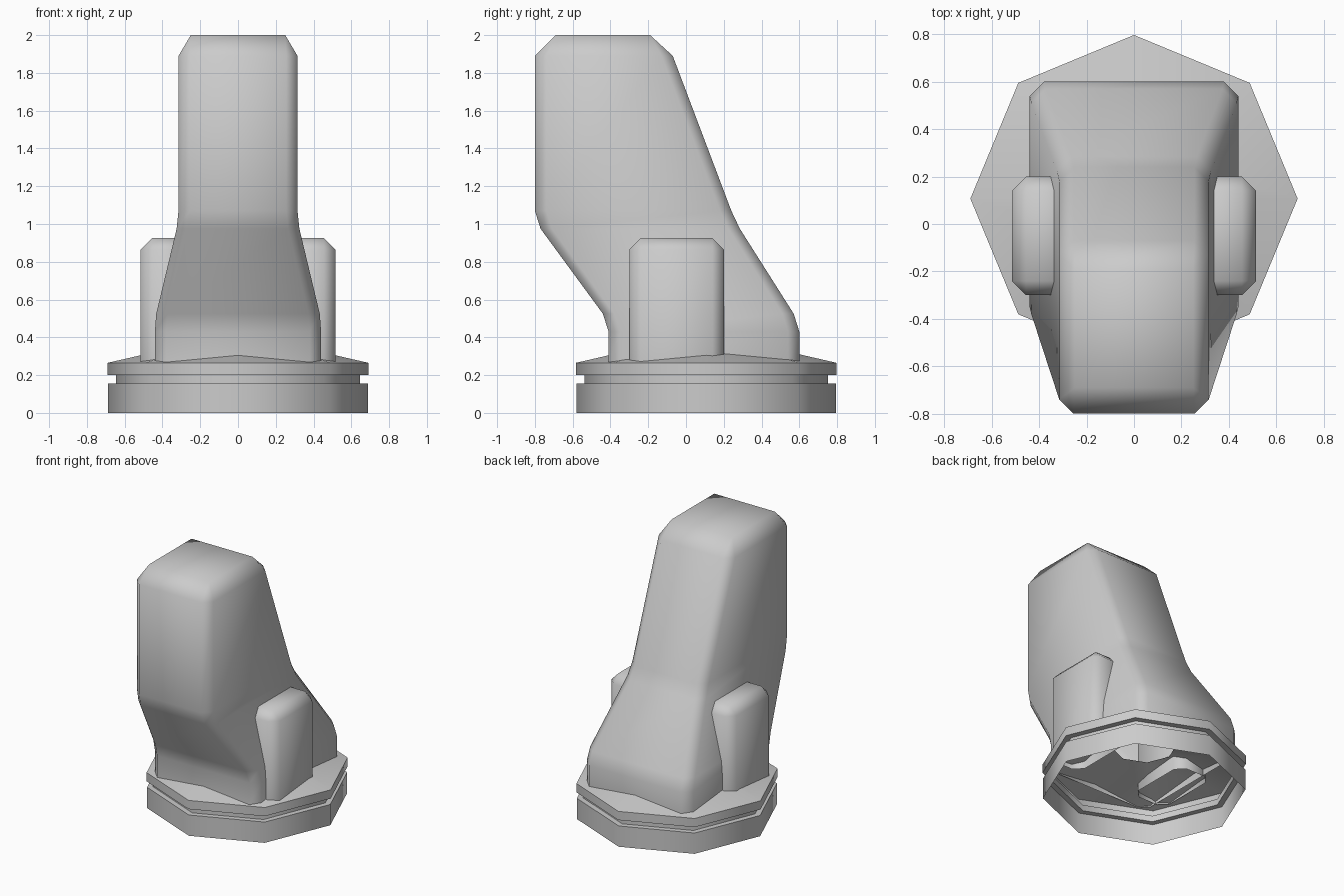
import bpy, bmesh, math

if "Cube" in bpy.data.objects:
    bpy.data.objects.remove(bpy.data.objects["Cube"])


def loft(name, rings, cap_top):
    """Skin a stack of equal-length rings; the underside stays open."""
    bm = bmesh.new()
    loops = [[bm.verts.new(p) for p in ring] for ring in rings]
    n = len(rings[0])
    for lo, hi in zip(loops, loops[1:]):
        for i in range(n):
            j = (i + 1) % n
            bm.faces.new((lo[i], lo[j], hi[j], hi[i]))
    if cap_top:
        bm.faces.new(loops[-1])
    bmesh.ops.remove_doubles(bm, verts=bm.verts[:], dist=0.0005)
    me = bpy.data.meshes.new(name)
    bm.to_mesh(me)
    bm.free()
    ob = bpy.data.objects.new(name, me)
    bpy.context.collection.objects.link(ob)
    bpy.ops.object.select_all(action='DESELECT')
    ob.select_set(True)
    bpy.context.view_layer.objects.active = ob
    bpy.ops.object.shade_smooth_by_angle(angle=math.radians(50))
    return ob


def chamfered_rect(x0, x1, y0, y1, z, c):
    """Counter-clockwise rectangle with cut corners."""
    return [(x0 + c, y0, z), (x1 - c, y0, z), (x1, y0 + c, z), (x1, y1 - c, z),
            (x1 - c, y1, z), (x0 + c, y1, z), (x0, y1 - c, z), (x0, y0 + c, z)]


def octagon(r, z, cy=0.107):
    return [(r * math.cos(k * math.pi / 4), cy + r * math.sin(k * math.pi / 4), z)
            for k in range(8)]


# Octagonal grooved base with a shallow conical top and a centre hole
base_profile = [(0.687, 0), (0.687, 0.155), (0.645, 0.155), (0.645, 0.2),
                (0.69, 0.2), (0.69, 0.265), (0.22, 0.373)]
loft("base", [octagon(r, z) for r, z in base_profile], False)

# Leaning body: half width, front y, back y, height, corner cut
body_sections = [(0.44, -0.41, 0.60, 0.265, 0.06), (0.44, -0.41, 0.60, 0.43, 0.06),
                 (0.433, -0.44, 0.57, 0.525, 0.06), (0.325, -0.77, 0.285, 0.975, 0.06),
                 (0.315, -0.80, 0.24, 1.07, 0.06), (0.315, -0.80, -0.07, 1.89, 0.06),
                 (0.25, -0.69, -0.19, 2.0, 0.0)]
loft("body", [chamfered_rect(-w, w, f, b, z, c) for w, f, b, z, c in body_sections], True)

# Side blocks
block = [chamfered_rect(0.235, 0.515, -0.3, 0.2, 0.265, 0.06),
         chamfered_rect(0.235, 0.515, -0.3, 0.2, 0.865, 0.06),
         chamfered_rect(0.295, 0.455, -0.24, 0.14, 0.925, 0.0)]
for side, s in (("right", 1), ("left", -1)):
    rings = [[(s * x, y, z) for x, y, z in ring][::s] for ring in block]
    loft(side + "_block", rings, True)
